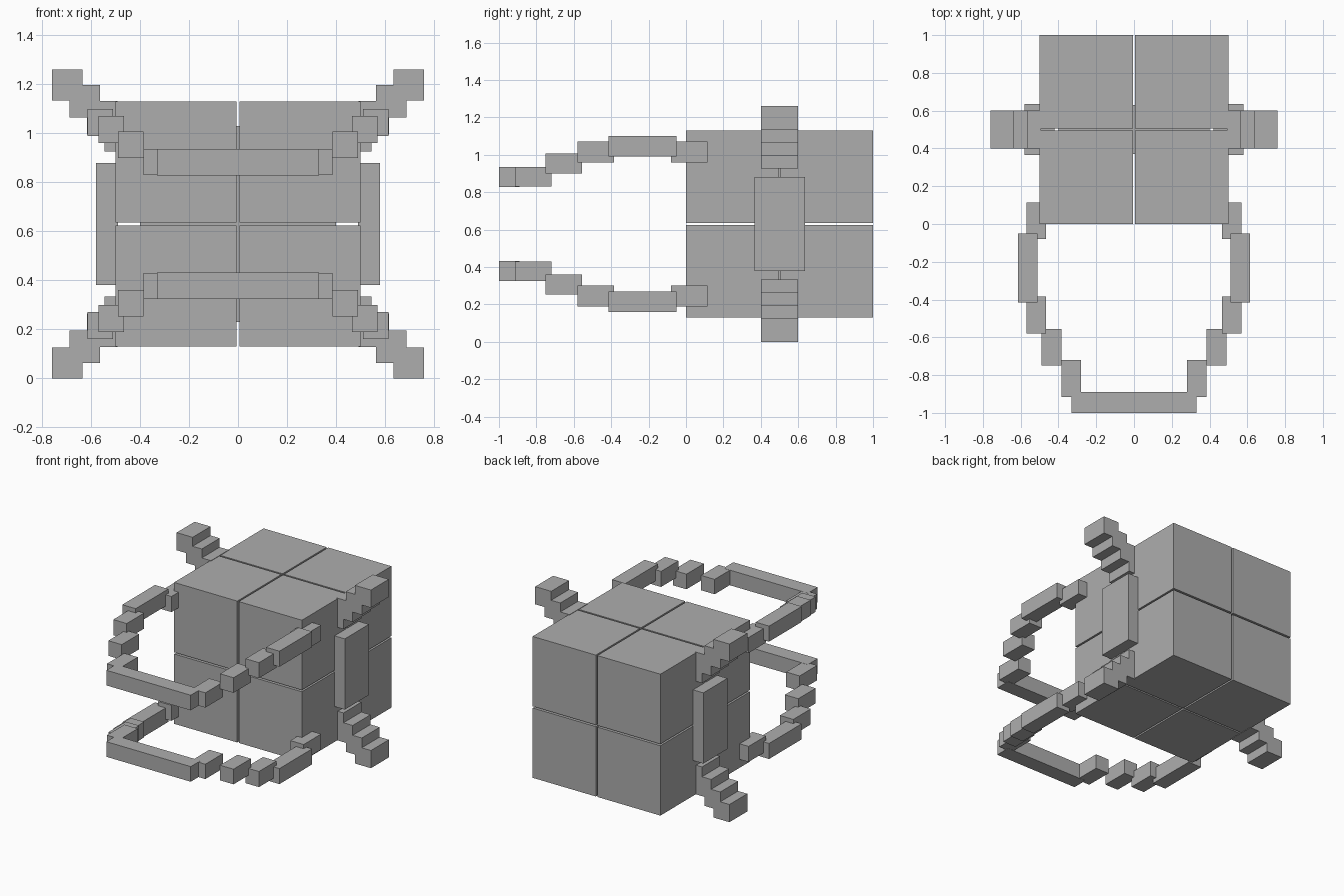
import bpy
import bmesh

if "Cube" in bpy.data.objects:
    bpy.data.objects.remove(bpy.data.objects["Cube"], do_unlink=True)

MID_Z = 0.63  # the model mirrors top to bottom about this height

gray = bpy.data.materials.new("plain gray")
gray.use_nodes = True
COLOR = (0.42, 0.42, 0.42, 1.0)
gray.diffuse_color = COLOR
bsdf = next(n for n in gray.node_tree.nodes if n.type == 'BSDF_PRINCIPLED')
bsdf.inputs["Base Color"].default_value = COLOR


def box(name, x, y, z):
    """Box from (min, max) pairs on each axis."""
    bm = bmesh.new()
    bmesh.ops.create_cube(bm, size=1)
    for v in bm.verts:
        v.co = [r[0] if c < 0 else r[1] for c, r in zip(v.co, (x, y, z))]
    mesh = bpy.data.meshes.new(name)
    bm.to_mesh(mesh)
    bm.free()
    mesh.materials.append(gray)
    obj = bpy.data.objects.new(name, mesh)
    bpy.context.collection.objects.link(obj)
    return obj


def flip(r, centre=0.0):
    return (2 * centre - r[1], 2 * centre - r[0])


def levels(z):
    return (("upper", z), ("lower", flip(z, MID_Z)))


def corners(name, x, y, z):
    """The same box at left/right and upper/lower."""
    for level, zr in levels(z):
        for side, xr in (("left", x), ("right", flip(x))):
            box(f"{level}_{side}_{name}", xr, y, zr)


# Body: eight blocks with narrow gaps around a hidden core
for end, y in (("front", (0.0, 0.494)), ("back", (0.506, 1.0))):
    corners(f"{end}_body_block", (0.006, 0.5), y, (MID_Z + 0.006, 1.13))
box("body_core", (-0.4, 0.4), (0.37, 0.63), (0.23, 1.03))

# Side plates
for side, x in (("left", (0.49, 0.58)), ("right", (-0.58, -0.49))):
    box(f"{side}_side_plate", x, (0.365, 0.635), (0.38, 0.88))

# Stepped horns at the four side corners
for i in range(4):
    dx, dz = 0.0715 * i, 0.0695 * i
    corners(f"horn_step_{i + 1}", (0.635 - dx, 0.76 - dx),
            (0.4, 0.6), (1.135 - dz, 1.26 - 0.0635 * i))

# Curved arms reaching forward: x, y, z ranges from shoulder to tip
ARM = [
    ("shoulder", (0.465, 0.57), (-0.08, 0.115), (0.96, 1.07)),
    ("upper_arm", (0.51, 0.615), (-0.415, -0.05), (0.99, 1.10)),
    ("elbow", (0.465, 0.57), (-0.58, -0.385), (0.96, 1.07)),
    ("forearm", (0.385, 0.49), (-0.75, -0.555), (0.90, 1.007)),
    ("wrist", (0.28, 0.385), (-0.915, -0.72), (0.83, 0.935)),
]
for part in ARM:
    corners(*part)

# Cross bars joining the arm tips
for level, z in levels((0.829, 0.936)):
    box(f"{level}_cross_bar", (-0.33, 0.33), (-1.0, -0.89), z)
